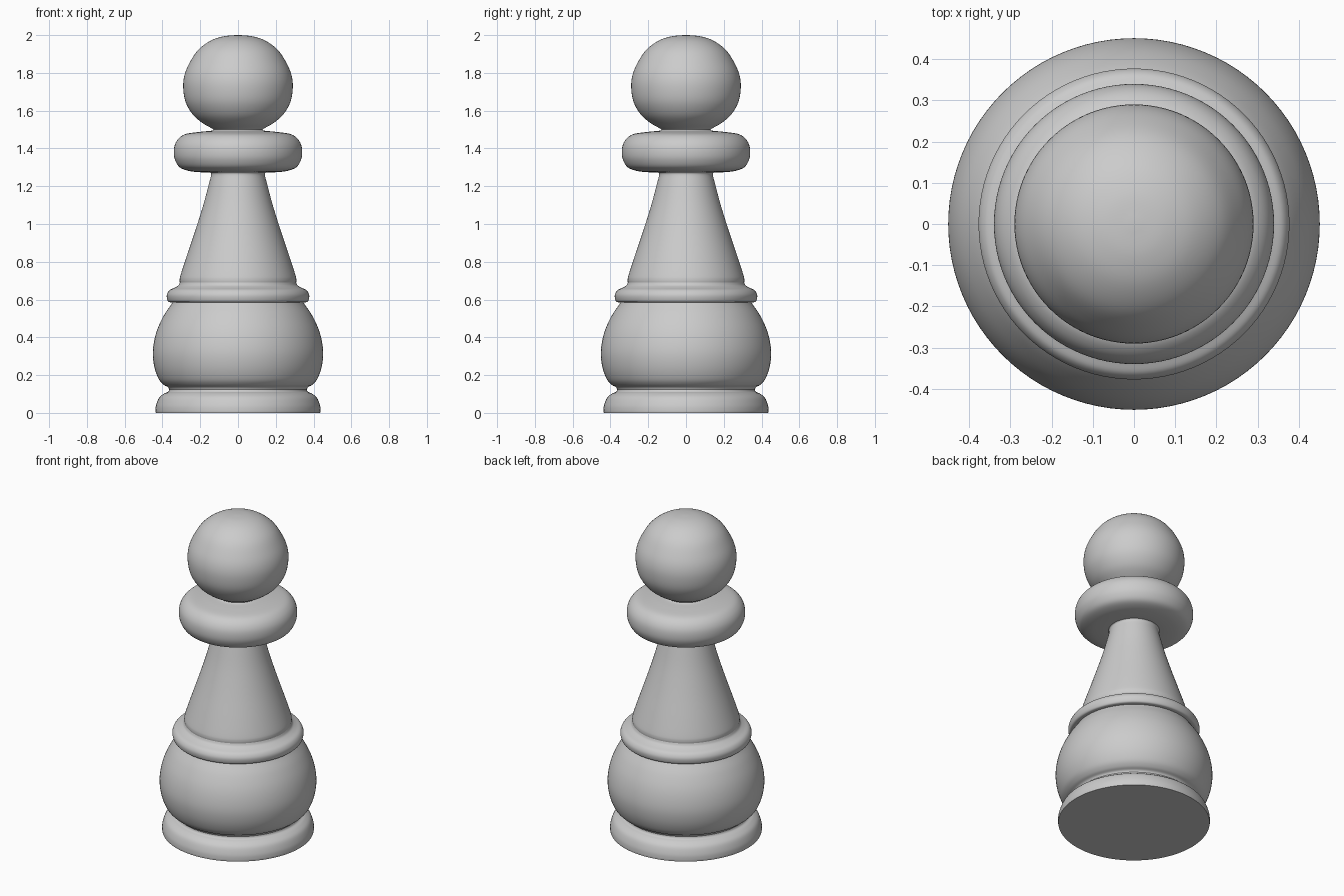
import bpy, math

if "Cube" in bpy.data.objects:
    bpy.data.objects.remove(bpy.data.objects["Cube"])

SIDES = 96
grey = bpy.data.materials.new("light grey")
grey.diffuse_color = (0.6, 0.6, 0.6, 1)
grey.use_nodes = True
grey.node_tree.nodes["Principled BSDF"].inputs["Base Color"].default_value = grey.diffuse_color


def smooth_curve(pts, steps=5):
    """Catmull-Rom curve through (radius, height) points."""
    p = [pts[0]] + pts + [pts[-1]]
    out = []
    for i in range(1, len(p) - 2):
        a, b, c, d = p[i - 1:i + 3]
        for s in range(steps):
            t = s / steps
            out.append(tuple(
                0.5 * (2 * b[k] + (c[k] - a[k]) * t
                       + (2 * a[k] - 5 * b[k] + 4 * c[k] - d[k]) * t * t
                       + (3 * b[k] - a[k] - 3 * c[k] + d[k]) * t ** 3)
                for k in (0, 1)))
    return out + [pts[-1]]


def lathe(name, profile, cap_bottom=False, tip=None):
    """Spin a profile about z; optional flat bottom and closing tip."""
    verts, faces = [], []
    for r, z in profile:
        for i in range(SIDES):
            a = math.tau * i / SIDES
            verts.append((r * math.cos(a), r * math.sin(a), z))
    for j in range(len(profile) - 1):
        for i in range(SIDES):
            k = (i + 1) % SIDES
            faces.append((j * SIDES + i, j * SIDES + k,
                          (j + 1) * SIDES + k, (j + 1) * SIDES + i))
    if cap_bottom:
        faces.append(tuple(reversed(range(SIDES))))
    if tip is not None:
        o = (len(profile) - 1) * SIDES
        verts.append((0, 0, tip))
        faces += [(o + i, o + (i + 1) % SIDES, len(verts) - 1) for i in range(SIDES)]
    mesh = bpy.data.meshes.new(name)
    mesh.from_pydata(verts, [], faces)
    mesh.materials.append(grey)
    obj = bpy.data.objects.new(name, mesh)
    bpy.context.collection.objects.link(obj)
    bpy.ops.object.select_all(action='DESELECT')
    obj.select_set(True)
    bpy.context.view_layer.objects.active = obj
    bpy.ops.object.shade_smooth_by_angle(angle=math.radians(40))
    return obj


# Foot with rounded upper edge; the parts share their seam circles
lathe("foot", [(0.435, 0.0)] + smooth_curve(
    [(0.437, 0.01), (0.434, 0.04), (0.418, 0.08), (0.392, 0.102), (0.37, 0.112), (0.364, 0.125)]),
    cap_bottom=True)

# Bulging body
lathe("body", smooth_curve(
    [(0.364, 0.125), (0.372, 0.137), (0.395, 0.15), (0.42, 0.18), (0.442, 0.24), (0.451, 0.31),
     (0.444, 0.38), (0.424, 0.45), (0.39, 0.52), (0.355, 0.572), (0.347, 0.585)]))

# Ring above the body
lathe("ring", smooth_curve(
    [(0.347, 0.585), (0.368, 0.588), (0.376, 0.605), (0.376, 0.628), (0.362, 0.65),
     (0.335, 0.663), (0.316, 0.675), (0.308, 0.69)]))

# Tapered stem
lathe("stem", smooth_curve(
    [(0.308, 0.69), (0.309, 0.705), (0.304, 0.73), (0.275, 0.82), (0.228, 0.96),
     (0.184, 1.1), (0.152, 1.22), (0.142, 1.262), (0.147, 1.273)]))

# Rounded collar
lathe("collar", smooth_curve(
    [(0.147, 1.273), (0.2, 1.274), (0.26, 1.281), (0.308, 1.3), (0.333, 1.338), (0.34, 1.378),
     (0.334, 1.42), (0.312, 1.455), (0.275, 1.477), (0.2, 1.488), (0.14, 1.494), (0.13, 1.5)]))

# Ball head
lathe("head", smooth_curve(
    [(0.13, 1.5), (0.142, 1.508), (0.19, 1.536), (0.24, 1.58), (0.277, 1.645), (0.29, 1.72),
     (0.284, 1.785), (0.259, 1.848), (0.214, 1.918), (0.15, 1.968), (0.08, 1.993), (0.012, 2.0)]),
    tip=2.0)
